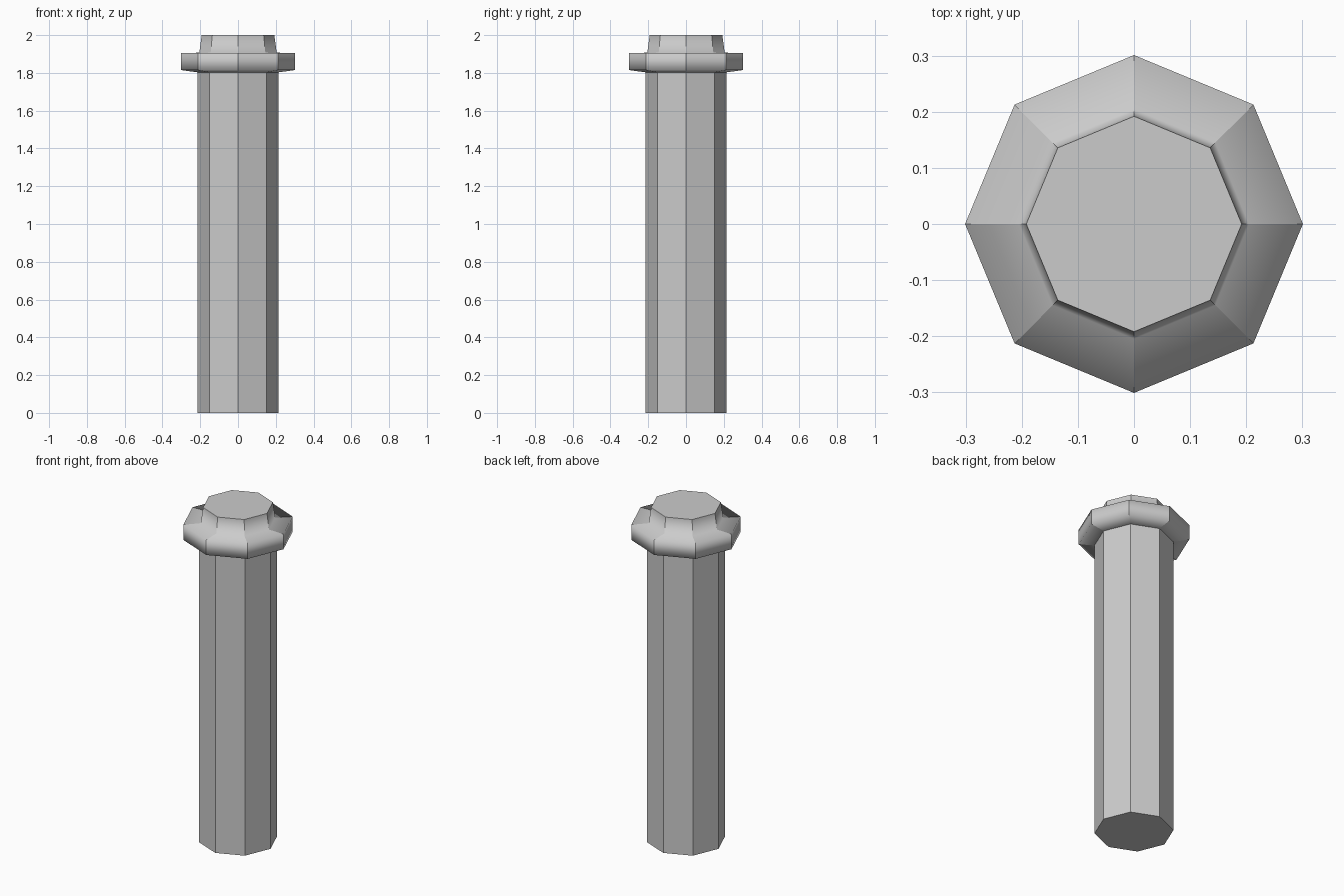
import bpy, bmesh, math

if "Cube" in bpy.data.objects:
    bpy.data.objects.remove(bpy.data.objects["Cube"])

SIDES = 8


def lathe(name, profile, soft):
    """Octagonal closed solid from (radius, z) rings; rings in soft blend smoothly."""
    bm = bmesh.new()
    rings = []
    for r, z in profile:
        rings.append([bm.verts.new((r * math.cos(i * math.tau / SIDES),
                                    r * math.sin(i * math.tau / SIDES), z))
                      for i in range(SIDES)])
    for lo, hi in zip(rings, rings[1:]):
        for i in range(SIDES):
            j = (i + 1) % SIDES
            bm.faces.new((lo[i], lo[j], hi[j], hi[i])).smooth = True
    bm.faces.new(rings[0][::-1])
    bm.faces.new(rings[-1])
    # Corner edges and most rings stay crisp
    for e in bm.edges:
        e.smooth = False
    for k in soft:
        for i in range(SIDES):
            bm.edges.get((rings[k][i], rings[k][(i + 1) % SIDES])).smooth = True
    bmesh.ops.recalc_face_normals(bm, faces=bm.faces)
    mesh = bpy.data.meshes.new(name)
    bm.to_mesh(mesh)
    bm.free()
    obj = bpy.data.objects.new(name, mesh)
    bpy.context.collection.objects.link(obj)
    return obj


# Shaft, flared collar and top cap as one continuous post
lathe("post", [
    (0.215, 0.0),     # foot
    (0.215, 1.803),   # shaft top
    (0.301, 1.815),   # collar underside
    (0.301, 1.905),   # collar rim
    (0.205, 1.907),   # cap base
    (0.192, 2.0),     # cap top
], soft=(2, 3, 4))
